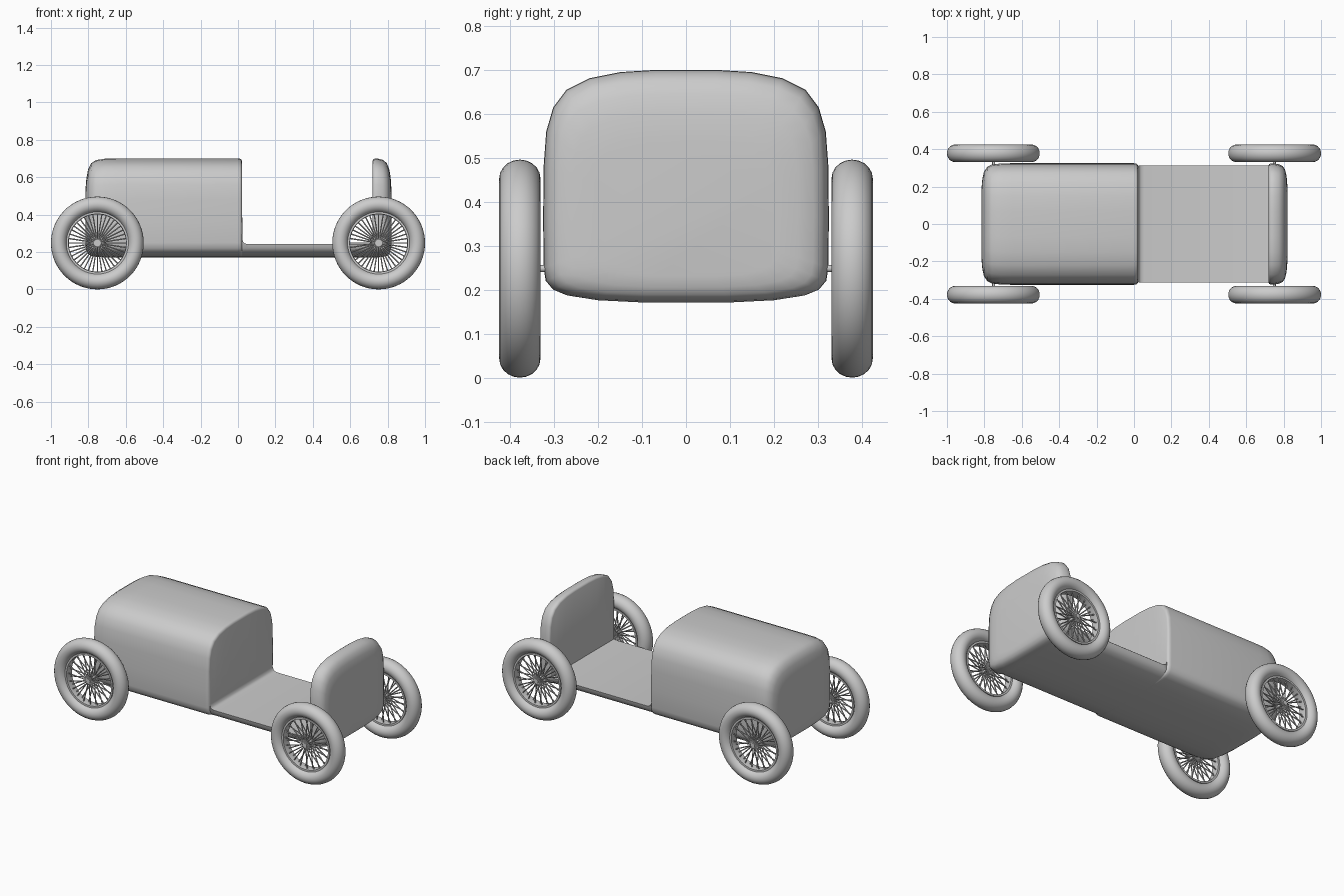
import bpy, bmesh
from math import sin, cos, pi, radians
from mathutils import Vector, Matrix

if "Cube" in bpy.data.objects:
    bpy.data.objects.remove(bpy.data.objects["Cube"])


def finish(bm, name, angle=35):
    bmesh.ops.recalc_face_normals(bm, faces=bm.faces[:])
    me = bpy.data.meshes.new(name)
    bm.to_mesh(me)
    bm.free()
    ob = bpy.data.objects.new(name, me)
    bpy.context.collection.objects.link(ob)
    bpy.ops.object.select_all(action='DESELECT')
    ob.select_set(True)
    bpy.context.view_layer.objects.active = ob
    bpy.ops.object.shade_smooth_by_angle(angle=radians(angle))
    return ob


def rod(bm, a, b, r, seg):
    a, b = Vector(a), Vector(b)
    d = b - a
    m = Matrix.Translation((a + b) / 2) @ d.to_track_quat('Z', 'Y').to_matrix().to_4x4()
    bmesh.ops.create_cone(bm, cap_ends=True, segments=seg, radius1=r, radius2=r,
                          depth=d.length, matrix=m)


def ring(bm, profile, seg):
    """Revolve a closed (radius, y) profile around the y axis."""
    rows = [[bm.verts.new((r * cos(2 * pi * i / seg), y, r * sin(2 * pi * i / seg)))
             for r, y in profile] for i in range(seg)]
    n = len(profile)
    for i in range(seg):
        p, q = rows[i], rows[(i + 1) % seg]
        for j in range(n):
            bm.faces.new((p[j], p[(j + 1) % n], q[(j + 1) % n], q[j]))


# Body: one loft along x, the arched cross-section is cut down to floor height
half = [(.10, .171), (.20, .176), (.27, .187), (.302, .20), (.319, .22), (.324, .25),
        (.325, .36), (.324, .48), (.318, .56), (.302, .615), (.272, .655),
        (.22, .681), (.15, .695), (.07, .70)]
section = half + [(-y, z) for y, z in reversed(half)]
# x, side inset, top inset, bottom inset, height limit
stations = [
    (-.815, .13, .16, .06, 1), (-.811, .085, .11, .035, 1), (-.802, .045, .06, .018, 1),
    (-.785, .02, .025, .008, 1), (-.76, .007, .009, .003, 1), (-.71, .001, .001, 0, 1),
    (-.65, 0, 0, 0, 1), (0, 0, 0, 0, 1), (.012, .002, .002, 0, 1), (.019, .007, .007, 0, 1),
    (.022, .014, .016, 0, 1),
    (.023, .014, .016, 0, .27), (.028, .013, 0, 0, .253), (.037, .013, 0, 0, .245),
    (.055, .013, 0, 0, .242), (.70, .013, 0, 0, .242), (.718, .013, 0, 0, .246),
    (.72, .011, .012, 0, 1), (.724, .004, .005, 0, 1), (.732, .001, .001, 0, 1),
    (.75, .001, .001, 0, 1), (.775, .006, .008, .003, 1), (.795, .015, .024, .008, 1),
    (.808, .035, .055, .018, 1), (.816, .07, .10, .035, 1), (.82, .12, .16, .06, 1)]
bm = bmesh.new()
rows = []
for x, iy, it, ib, lim in stations:
    row = []
    for y, z in section:
        zz = .42 + (z - .42) * (1 - (it / .28 if z > .42 else ib / .25))
        row.append(bm.verts.new((x, y * (1 - iy / .325), min(zz, lim))))
    rows.append(row)
n = len(section)
for p, q in zip(rows, rows[1:]):
    for j in range(n):
        bm.faces.new((p[j], p[(j + 1) % n], q[(j + 1) % n], q[j]))
bm.faces.new(rows[0])
bm.faces.new(rows[-1])
bmesh.ops.remove_doubles(bm, verts=bm.verts[:], dist=.00005)
finish(bm, "body", 50)

# Wheels: tyre, rim, hub and wire spokes
WX, WY, WZ = .752, .378, .248
tyre = [(.205 + .043 * cos(2 * pi * k / 20), .047 * sin(2 * pi * k / 20)) for k in range(20)]
rim = [(.166, -.026), (.155, -.026), (.153, 0), (.155, .026), (.166, .026)]
SPOKES = 20
for sx, xn in ((-1, "left"), (1, "right")):
    for sy, yn in ((-1, "front"), (1, "back")):
        tag = f"{yn}_{xn}"
        parts = []
        bm = bmesh.new()
        ring(bm, tyre, 64)
        parts.append(finish(bm, "tyre_" + tag, 60))
        bm = bmesh.new()
        ring(bm, rim, 64)
        parts.append(finish(bm, "rim_" + tag))
        bm = bmesh.new()
        rod(bm, (0, -.036, 0), (0, .036, 0), .014, 20)
        for s in (-1, 1):
            rod(bm, (0, s * .022, 0), (0, s * .03, 0), .02, 20)
        parts.append(finish(bm, "hub_" + tag))
        bm = bmesh.new()
        for k in range(SPOKES * 2):
            a = pi * k / SPOKES
            s = 1 if k % 2 else -1
            rod(bm, (.013 * cos(a), s * .026, .013 * sin(a)),
                (.158 * cos(a), s * .008, .158 * sin(a)), .0035, 6)
        parts.append(finish(bm, "spokes_" + tag, 65))
        for ob in parts:
            ob.location = (sx * WX, sy * WY, WZ)

# Axles
for sx, name in ((-1, "left_axle"), (1, "right_axle")):
    bm = bmesh.new()
    rod(bm, (sx * .75, -WY, WZ), (sx * .75, WY, WZ), .008, 12)
    finish(bm, name)
